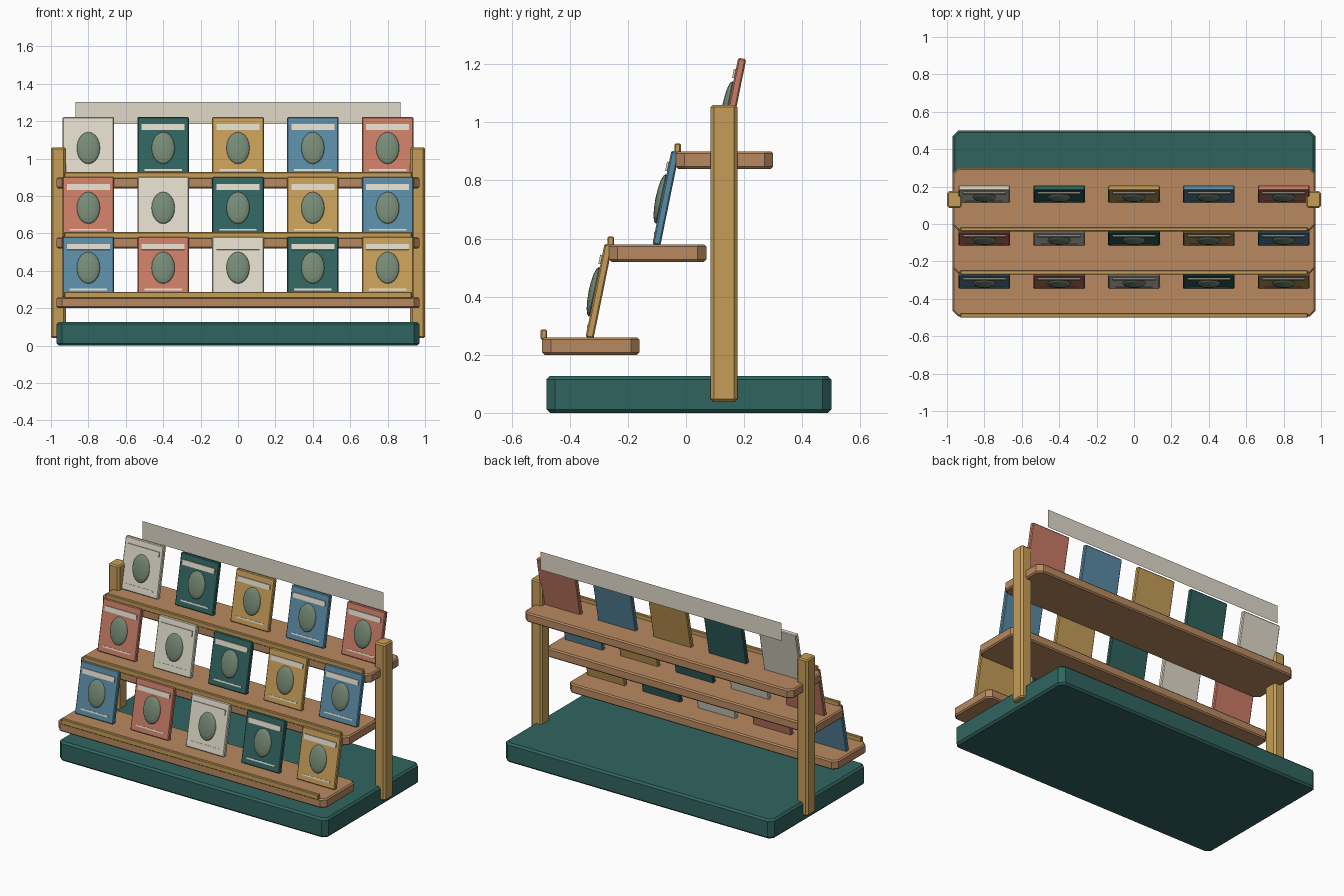
import bpy, bmesh, math
from mathutils import Matrix, Vector

if "Cube" in bpy.data.objects:
    bpy.data.objects.remove(bpy.data.objects["Cube"])


def material(name, rgb):
    lin = [((c / 255 + 0.055) / 1.055) ** 2.4 for c in rgb]
    m = bpy.data.materials.new(name)
    m.diffuse_color = (*lin, 1)
    m.use_nodes = True
    m.node_tree.nodes["Principled BSDF"].inputs["Base Color"].default_value = m.diffuse_color
    return m


TEAL = material("teal", (48, 100, 95))
CEDAR = material("cedar", (184, 138, 96))
OCHRE = material("ochre", (198, 158, 88))
BLUE = material("blue", (90, 139, 165))
CORAL = material("coral", (202, 124, 102))
CREAM = material("cream", (225, 218, 202))
SAGE = material("sage", (118, 138, 118))


def finish(name, bm, mat, matrix=Matrix()):
    mesh = bpy.data.meshes.new(name)
    bmesh.ops.recalc_face_normals(bm, faces=bm.faces)
    bm.to_mesh(mesh)
    bm.free()
    mesh.materials.append(mat)
    ob = bpy.data.objects.new(name, mesh)
    ob.matrix_world = matrix
    bpy.context.collection.objects.link(ob)
    return ob


def box(name, lo, hi, mat, corner=0, edge=0, matrix=Matrix()):
    """Box from lo to hi; corner chamfers upright edges, edge chamfers the rest."""
    lo, hi = Vector(lo), Vector(hi)
    bm = bmesh.new()
    bmesh.ops.create_cube(bm, size=1)
    for v in bm.verts:
        v.co = (lo + hi) / 2 + v.co * (hi - lo)
    if corner:
        upright = [e for e in bm.edges
                   if abs(e.verts[0].co.z - e.verts[1].co.z) > 1e-4]
        bmesh.ops.bevel(bm, geom=upright, offset=corner, segments=1, affect='EDGES')
    if edge:
        rims = [e for e in bm.edges if e.calc_face_angle(0) > 1.2]
        bmesh.ops.bevel(bm, geom=rims, offset=edge, segments=1, affect='EDGES')
    return finish(name, bm, mat, matrix)


# Base slab and the two uprights
box("base", (-0.97, -0.48, 0), (0.97, 0.5, 0.127), TEAL, 0.03, 0.012)
for side, label in ((-1, "left"), (1, "right")):
    box(label + "_post", (side * 0.96 - 0.04, 0.085, 0.04),
        (side * 0.96 + 0.04, 0.177, 1.06), OCHRE, 0.012, 0.008)

# Oval emblem: shallow dome, drawn in the local plane of a card
def emblem(name, matrix):
    bm = bmesh.new()
    bmesh.ops.create_uvsphere(bm, u_segments=20, v_segments=8, radius=1)
    for v in bm.verts:
        v.co = Vector((v.co.x * 0.062, -0.017 + v.co.z * 0.018, 0.158 + v.co.y * 0.087))
    finish(name, bm, SAGE, matrix)


# Three stepped shelves, each with a front lip and five leaning packets
COLOURS = [CREAM, TEAL, OCHRE, BLUE, CORAL]
LEAN = math.radians(-11.5)
for row in range(3):
    y, z = -0.495 + 0.23 * row, 0.2 + 0.32 * row
    box(f"shelf_{row}", (-0.97, y, z), (0.97, y + 0.335, z + 0.06), CEDAR, 0.03, 0.008)
    box(f"shelf_lip_{row}", (-0.93, y - 0.005, z + 0.052),
        (0.93, y + 0.017, z + 0.087), OCHRE, 0, 0.004)
    for col in range(5):
        place = (Matrix.Translation((-0.8 + 0.4 * col, y + 0.163, z + 0.058))
                 @ Matrix.Rotation(LEAN, 4, 'X'))
        tag = f"{row}_{col}"
        box("packet_" + tag, (-0.138, -0.014, 0), (0.138, 0.014, 0.328),
            COLOURS[(col + row - 2) % 5], 0, 0.005, place)
        emblem("emblem_" + tag, place)
        box("title_strip_" + tag, (-0.115, -0.021, 0.256), (0.115, -0.013, 0.288),
            CREAM, 0, 0, place)
        box("footer_strip_" + tag, (-0.1, -0.016, 0.034), (0.1, -0.013, 0.044),
            CREAM, 0, 0, place)

# Header sign: one thin upright sheet behind the top row
bm = bmesh.new()
bm.faces.new([bm.verts.new(p) for p in ((-0.87, 0.26, 1.185), (0.87, 0.26, 1.185),
                                        (0.87, 0.26, 1.303), (-0.87, 0.26, 1.303))])
finish("header_sign", bm, CREAM)
